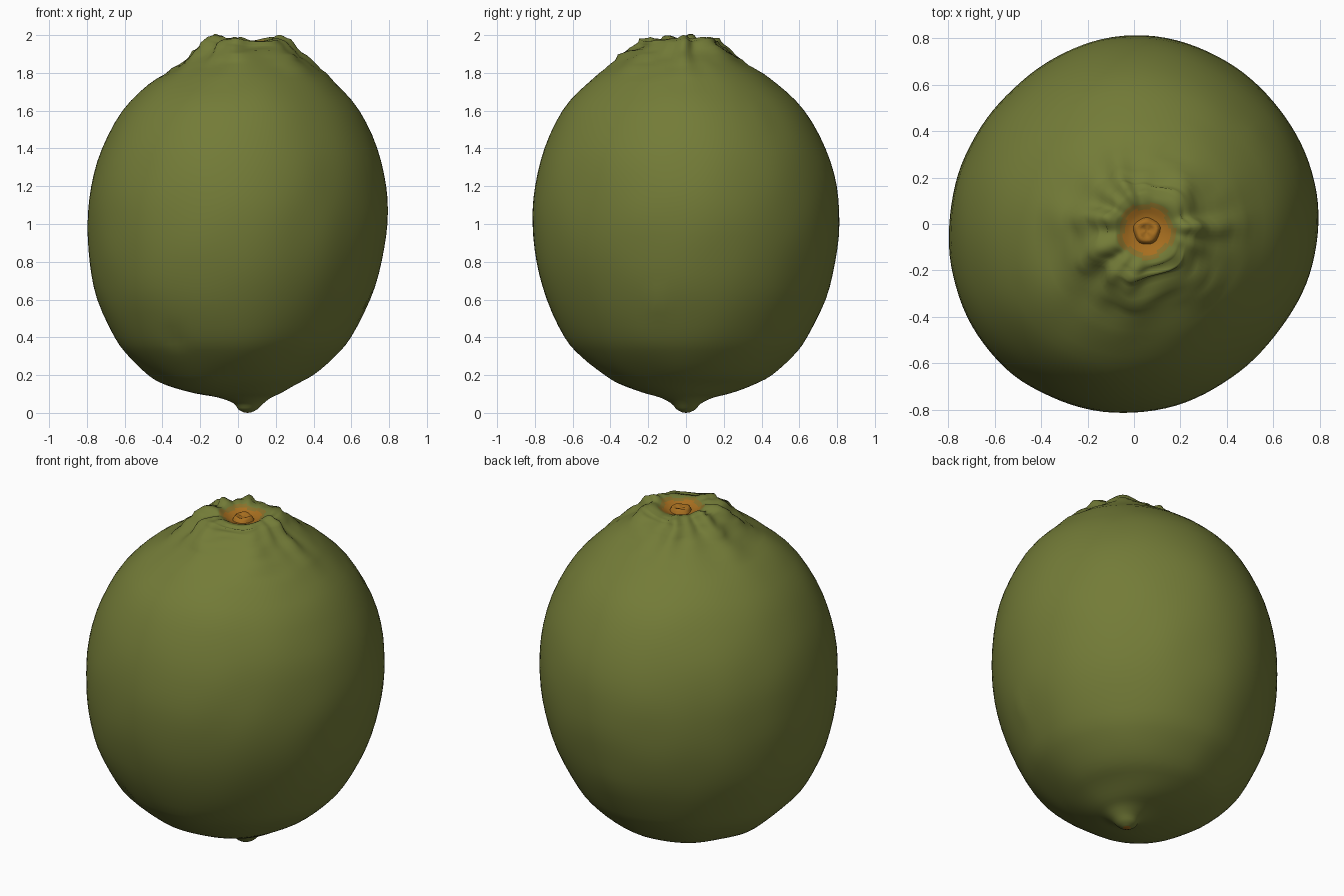
import bpy
import bmesh
import math
from mathutils import Vector, noise

cube = bpy.data.objects.get("Cube")
if cube:
    bpy.data.objects.remove(cube, do_unlink=True)


def make_material(name, colour):
    mat = bpy.data.materials.new(name)
    mat.use_nodes = True
    mat.diffuse_color = (*colour, 1)
    bsdf = mat.node_tree.nodes["Principled BSDF"]
    bsdf.inputs["Base Color"].default_value = (*colour, 1)
    bsdf.inputs["Roughness"].default_value = 0.7
    return mat


rind = make_material("olive green rind", (0.172, 0.2, 0.039))
fade = make_material("brownish olive", (0.25, 0.165, 0.024))
woody = make_material("orange brown stem", (0.39, 0.158, 0.014))

SEGMENTS = 112
STEM = Vector((0.055, -0.03))

# Profile from tip to stem pit: height, centre x, centre y, radius
PROFILE = [
    (0.004, 0.05, 0, 0.02), (0.02, 0.05, 0, 0.05), (0.05, 0.055, 0, 0.078),
    (0.08, 0.035, 0, 0.14), (0.105, 0, 0, 0.235), (0.15, -0.03, 0, 0.35),
    (0.2, -0.035, 0.01, 0.44), (0.3, -0.03, 0.005, 0.555), (0.4, -0.025, 0, 0.635),
    (0.6, -0.02, 0, 0.73), (0.8, -0.01, 0, 0.783), (1.0, 0, 0, 0.803),
    (1.2, 0.005, 0, 0.79), (1.4, 0.012, -0.005, 0.737), (1.6, 0.017, -0.015, 0.633),
    (1.74, 0.025, -0.02, 0.502), (1.82, 0.045, -0.025, 0.395), (1.89, 0.045, -0.035, 0.3),
    (1.95, 0.04, -0.03, 0.23), (1.977, 0.05, -0.03, 0.185),
    (1.98, 0.055, -0.03, 0.14), (1.963, 0.055, -0.03, 0.105),
    (1.947, 0.055, -0.03, 0.07), (1.94, 0.055, -0.03, 0.03),
]
# Outline factor every 45 degrees, counterclockwise from +x
OUTLINE = [0.985, 0.995, 1.01, 0.97, 0.99, 1.035, 1.01, 0.965]


def spline(points, t):
    """Catmull-Rom through a list of tuples."""
    i = min(int(t), len(points) - 2)
    f = t - i
    p0, p1, p2, p3 = (points[max(0, min(len(points) - 1, i + k))] for k in (-1, 0, 1, 2))
    return [0.5 * (2 * b + (c - a) * f + (2 * a - 5 * b + 4 * c - d) * f * f
                   + (3 * b - a - 3 * c + d) * f ** 3)
            for a, b, c, d in zip(p0, p1, p2, p3)]


LOOP = [(OUTLINE[k % 8],) for k in range(-1, 10)]


def outline(angle):
    return spline(LOOP, angle / math.tau * 8 + 1)[0]


def bell(value, centre, width):
    return math.exp(-((value - centre) / width) ** 2)


def fruit_point(t, angle):
    z, cx, cy, r = spline(PROFILE, t)
    direction = Vector((math.cos(angle), math.sin(angle), 0))
    r *= 1 + (outline(angle) - 1) * min(1, r / 0.6)
    # Uneven puckered folds round the crown, twisting a little with height
    twist = angle + 0.25 * noise.noise(Vector((cx + 3 * r * direction.x, 3 * r * direction.y, z)))
    wave = math.sin(7 * twist + 0.8 * math.sin(2 * angle) + 1)
    wave += 0.6 * math.sin(11 * twist + 1.5 * math.sin(3 * angle))
    crown = bell(t, 18, 1.8) if z > 1 else 0
    r += 0.017 * wave * crown * min(1, r / 0.25)
    rim = bell(t, 19.3, 1.1)
    z += rim * (0.008 * wave + 0.008 * math.cos(2 * angle) + 0.002)
    # Notch in the rim
    z -= 0.022 * rim * bell(angle, 5.45, 0.35)
    point = Vector((cx, cy, z)) + direction * r
    # Gentle lumps, stronger close to both ends
    rough = 0.004 + 0.02 * crown + 0.006 * bell(z, 0.17, 0.12) * min(1, r / 0.3)
    normal = Vector((direction.x, direction.y, (z - 1) * 0.9)).normalized()
    point += normal * rough * noise.noise(point * (4 + 4 * crown))
    # Single blemishes on the skin
    for spot, size, height in (((0.7, -0.16, 0.56), 0.05, 0.018),
                               ((-0.33, -0.55, 0.4), 0.06, -0.012),
                               ((0.55, 0.42, 1.6), 0.06, 0.01)):
        distance = (point - Vector(spot)).length
        point += normal * height * bell(distance, 0, size)
    return point


def bridge(bm, rings):
    for low, high in zip(rings, rings[1:]):
        for s in range(len(low)):
            n = (s + 1) % len(low)
            bm.faces.new((low[s], low[n], high[n], high[s]))


def add_object(name, bm, materials):
    bmesh.ops.recalc_face_normals(bm, faces=bm.faces)
    mesh = bpy.data.meshes.new(name)
    bm.to_mesh(mesh)
    bm.free()
    obj = bpy.data.objects.new(name, mesh)
    bpy.context.collection.objects.link(obj)
    for mat in materials:
        mesh.materials.append(mat)
    mesh.shade_smooth()


# Fruit skin, from the tip up and over into the stem pit
bm = bmesh.new()
rings = []
for row in range((len(PROFILE) - 1) * 3 + 1):
    rings.append([bm.verts.new(fruit_point(row / 3, math.tau * s / SEGMENTS))
                  for s in range(SEGMENTS)])
bridge(bm, rings)
for ring, height in ((rings[0], 0), (rings[-1], 1.94)):
    centre = sum((v.co for v in ring), Vector()) / SEGMENTS
    pole = bm.verts.new((centre.x, centre.y, height))
    for s in range(SEGMENTS):
        bm.faces.new((ring[s], ring[(s + 1) % SEGMENTS], pole))

# Colour the stem pit with a scalloped edge, and the scar on the tip
for face in bm.faces:
    c = face.calc_center_median()
    offset = c.xy - STEM
    edge = 0.1 + 0.008 * math.cos(5 * math.atan2(offset.y, offset.x) + 1)
    if c.z > 1.8 and offset.length < edge + 0.022:
        face.material_index = 2 if offset.length < edge else 1
    elif c.z < 0.004:
        face.material_index = 2
add_object("fruit_skin", bm, (rind, fade, woody))

# Cut stem button with a hollow centre
bm = bmesh.new()
SIDES = 24
rings = []
for i, (r, z) in enumerate(((0.06, 1.938), (0.05, 1.96), (0.04, 1.968),
                            (0.028, 1.962), (0.01, 1.957))):
    ring = []
    for s in range(SIDES):
        a = math.tau * s / SIDES
        rr = r * (1 + 0.04 * math.sin(5 * a))
        ring.append(bm.verts.new((STEM.x + rr * math.cos(a), STEM.y + rr * math.sin(a),
                                  z + 0.004 * math.sin(3 * a + i))))
    rings.append(ring)
bridge(bm, rings)
bm.faces.new(rings[-1])
add_object("stem_button", bm, (woody,))
